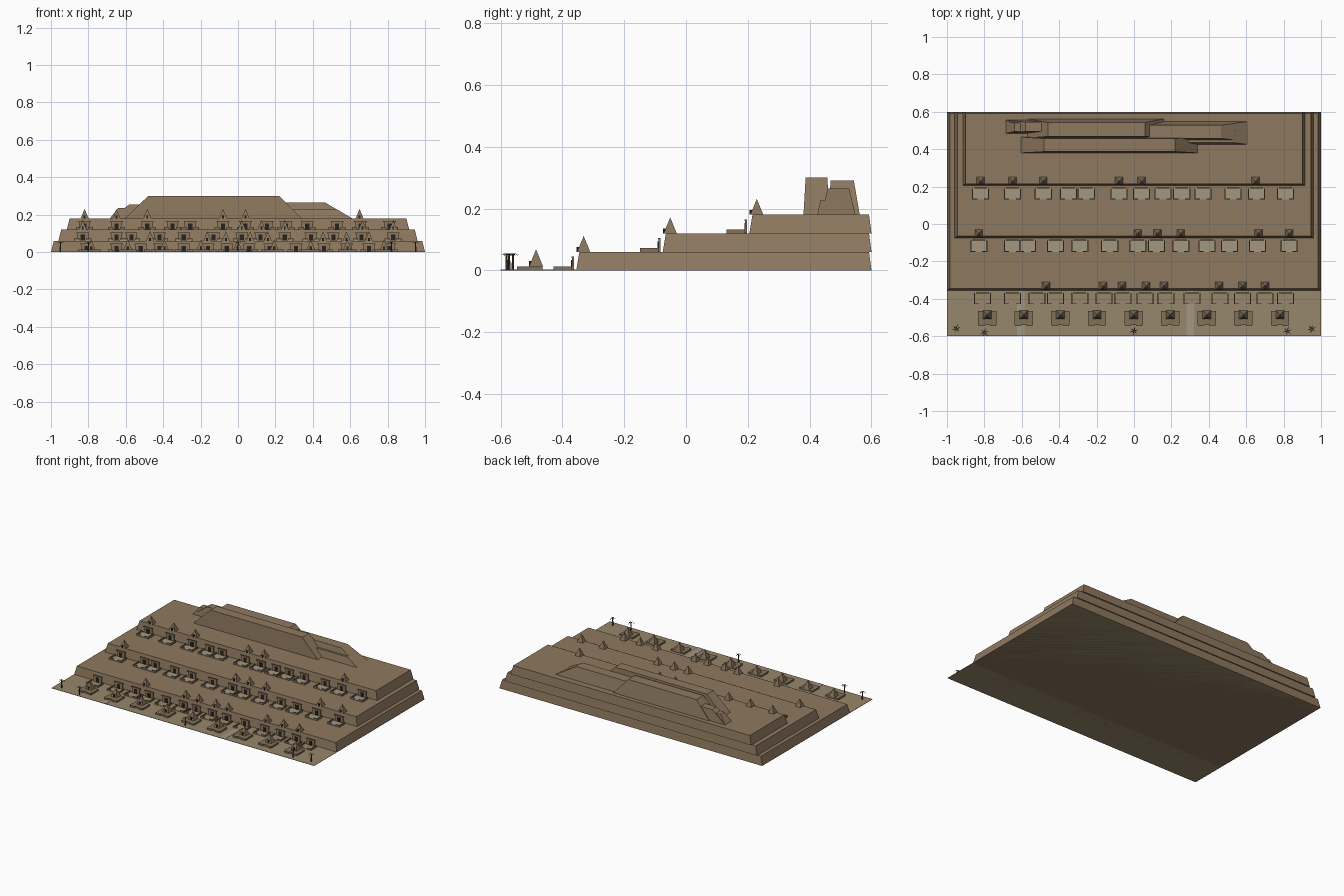
import bpy, bmesh, math
from mathutils import Vector

if "Cube" in bpy.data.objects:
    bpy.data.objects.remove(bpy.data.objects["Cube"])


def mat(name, rgb):
    m = bpy.data.materials.new(name)
    m.diffuse_color = (*rgb, 1)
    m.use_nodes = True
    m.node_tree.nodes["Principled BSDF"].inputs["Base Color"].default_value = m.diffuse_color
    return m


ROCK = mat("rock", (0.27, 0.19, 0.115))
SAND = mat("sand", (0.31, 0.245, 0.15))
BRICK = mat("mud_brick", (0.23, 0.165, 0.10))
PALE = mat("pale_plaster", (0.36, 0.31, 0.22))
DARK = mat("doorway_dark", (0.02, 0.016, 0.012))
TRUNK = mat("palm_trunk", (0.09, 0.055, 0.03))
LEAF = mat("palm_leaf", (0.05, 0.08, 0.03))


def part(name, material, build):
    bm = bmesh.new()
    build(bm)
    bmesh.ops.recalc_face_normals(bm, faces=bm.faces)
    me = bpy.data.meshes.new(name)
    bm.to_mesh(me)
    bm.free()
    me.materials.append(material)
    ob = bpy.data.objects.new(name, me)
    bpy.context.collection.objects.link(ob)
    return ob


def frustum(bm, lo, hi, z0, z1):
    """Block between rectangle lo (x0, x1, y0, y1) at z0 and hi at z1."""
    rings = []
    for (x0, x1, y0, y1), z in ((lo, z0), (hi, z1)):
        rings.append([bm.verts.new((x, y, z)) for x, y in
                      ((x0, y0), (x1, y0), (x1, y1), (x0, y1))])
    a, b = rings
    bm.faces.new(a[::-1])
    bm.faces.new(b)
    for i in range(4):
        j = (i + 1) % 4
        bm.faces.new((a[i], a[j], b[j], b[i]))


def box(bm, x0, x1, y0, y1, z0, z1):
    frustum(bm, (x0, x1, y0, y1), (x0, x1, y0, y1), z0, z1)


def pyramid(bm, x, y, z, s, h):
    base = [bm.verts.new((x + a * s / 2, y + b * s / 2, z))
            for a, b in ((-1, -1), (1, -1), (1, 1), (-1, 1))]
    tip = bm.verts.new((x, y, z + h))
    bm.faces.new(base[::-1])
    for i in range(4):
        bm.faces.new((base[i], base[(i + 1) % 4], tip))


# Desert floor and processional roads
part("desert_floor", SAND, lambda bm: box(bm, -1, 1, -0.6, 0.6, 0, 0.002))


def roads(bm):
    for x in (-0.605, 0.3):
        box(bm, x - 0.02, x + 0.02, -0.6, -0.356, 0.002, 0.0035)


part("roads", PALE, roads)

# Three battered rock terraces
TIERS = [
    (0.00, -0.355, 1.0,
     (-0.81, -0.65, -0.52, -0.42, -0.29, -0.16, -0.06, 0.06, 0.17, 0.31, 0.46, 0.58, 0.7, 0.81),
     (-0.47, -0.165, -0.065, 0.065, 0.16, 0.455, 0.58, 0.70)),
    (0.06, -0.075, 0.96,
     (-0.83, -0.65, -0.57, -0.42, -0.29, -0.13, 0.02, 0.12, 0.25, 0.39, 0.51, 0.66, 0.83),
     (-0.83, 0.02, 0.125, 0.25, 0.665, 0.83)),
    (0.12, 0.205, 0.915,
     (-0.82, -0.65, -0.485, -0.35, -0.255, -0.08, 0.04, 0.155, 0.255, 0.37, 0.53, 0.655, 0.81),
     (-0.82, -0.65, -0.485, -0.08, 0.04, 0.65)),
]
for n, (z, y, w, _, _) in enumerate(TIERS, 1):
    part(f"terrace_{n}", ROCK, lambda bm: frustum(
        bm, (-w, w, y, 0.6), (-w + 0.015, w - 0.015, y + 0.01, 0.592), z, z + 0.06))

# Summit ridge of overlapping sloped outcrops
RIDGE = [
    ((-0.605, 0.34, 0.38, 0.465), (-0.48, 0.22, 0.387, 0.457), 0.30),
    ((-0.57, 0.16, 0.46, 0.562), (-0.46, 0.06, 0.468, 0.543), 0.29),
    ((0.04, 0.61, 0.44, 0.548), (0.07, 0.465, 0.458, 0.528), 0.265),
    ((0.25, 0.61, 0.425, 0.51), (0.29, 0.53, 0.435, 0.50), 0.228),
    ((-0.685, -0.46, 0.485, 0.555), (-0.58, -0.44, 0.495, 0.545), 0.255),
    ((-0.685, -0.54, 0.485, 0.55), (-0.64, -0.58, 0.495, 0.54), 0.236),
]


def ridge(bm):
    for lo, hi, z in RIDGE:
        frustum(bm, lo, hi, 0.18, z)


part("summit_ridge", ROCK, ridge)

# Tombs cut into each terrace: court, facade, door, small pyramid above
for n, (z, y, w, tombs, pyramids) in enumerate(TIERS, 1):
    f = y - 0.008
    c = y - 0.074

    def floors(bm):
        for x in tombs:
            box(bm, x - 0.04, x + 0.04, c, y - 0.012, z, z + 0.004)

    def walls(bm):
        for x in tombs:
            for s in (-1, 1):
                a, b = sorted((x + s * 0.04, x + s * 0.046))
                box(bm, a, b, c, y - 0.014, z, z + 0.013)
                a, b = sorted((x + s * 0.018, x + s * 0.046))
                box(bm, a, b, c, c + 0.005, z, z + 0.013)

    def facades(bm):
        for x in tombs:
            box(bm, x - 0.03, x + 0.03, f - 0.006, f, z, z + 0.042)
            box(bm, x - 0.034, x + 0.034, f - 0.008, f, z + 0.040, z + 0.045)

    def doors(bm):
        for x in tombs:
            box(bm, x - 0.011, x + 0.011, f - 0.0085, f - 0.004, z + 0.003, z + 0.033)

    def caps(bm):
        for x in pyramids:
            pyramid(bm, x, y + 0.024, z + 0.06, 0.042, 0.051)

    def niches(bm):
        for x in pyramids:
            box(bm, x - 0.005, x + 0.005, y + 0.001, y + 0.010, z + 0.06, z + 0.076)

    part(f"court_floors_{n}", SAND if n == 1 else PALE, floors)
    part(f"court_walls_{n}", BRICK, walls)
    part(f"tomb_facades_{n}", ROCK, facades)
    part(f"tomb_doors_{n}", DARK, doors)
    part(f"tomb_pyramids_{n}", BRICK, caps)
    part(f"pyramid_niches_{n}", DARK, niches)

# Row of free-standing pyramid chapels on the plain
CHAPELS = [-0.785 + 0.1957 * i for i in range(9)]


def chapel_bases(bm):
    for x in CHAPELS:
        box(bm, x - 0.049, x + 0.049, -0.54, -0.464, 0.002, 0.013)
        for s in (-1, 1):
            box(bm, x + s * 0.03 - 0.016, x + s * 0.03 + 0.016, -0.546, -0.54, 0.002, 0.013)


def chapel_pyramids(bm):
    for x in CHAPELS:
        pyramid(bm, x, -0.485, 0.013, 0.045, 0.055)


def chapel_doors(bm):
    for x in CHAPELS:
        box(bm, x - 0.006, x + 0.006, -0.5085, -0.495, 0.013, 0.03)


part("chapel_bases", BRICK, chapel_bases)
part("chapel_pyramids", BRICK, chapel_pyramids)
part("chapel_doors", DARK, chapel_doors)

# Palms: tapered trunk with drooping fronds
PALMS = [(-0.95, -0.56), (-0.8, -0.58), (0, -0.572), (0.82, -0.572), (0.95, -0.56)]


def trunks(bm):
    for x, y in PALMS:
        r = bmesh.ops.create_cone(bm, cap_ends=True, segments=6, radius1=0.0042,
                                  radius2=0.003, depth=0.05)
        bmesh.ops.translate(bm, verts=r["verts"], vec=(x, y, 0.026))


def fronds(bm):
    for x, y in PALMS:
        for k in range(6):
            a = k * math.tau / 6 + 0.3
            d = Vector((math.cos(a), math.sin(a), 0))
            p = Vector((-d.y, d.x, 0)) * 0.0025
            o = Vector((x, y, 0.05))
            m = o + d * 0.012 + Vector((0, 0, 0.005))
            t = o + d * 0.024 - Vector((0, 0, 0.004))
            v = [bm.verts.new(q) for q in (o - p, o + p, m + p, m - p, t)]
            bm.faces.new((v[0], v[1], v[2], v[3]))
            bm.faces.new((v[3], v[2], v[4]))


part("palm_trunks", TRUNK, trunks)
part("palm_fronds", LEAF, fronds)
